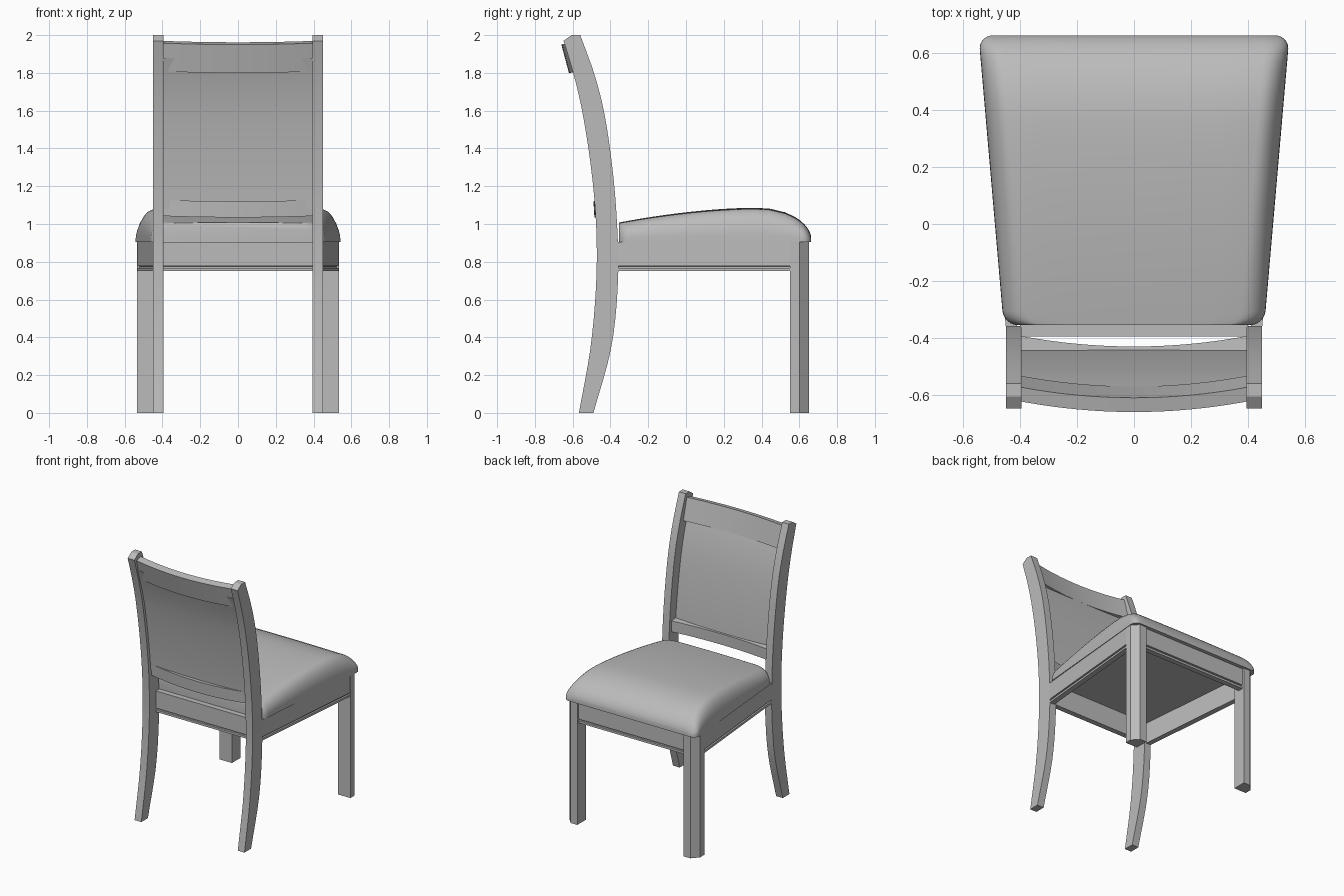
import bpy, bmesh, math

cube = bpy.data.objects.get("Cube")
if cube:
    bpy.data.objects.remove(cube)

grey = bpy.data.materials.new("plain_grey")
grey.use_nodes = True
COLOUR = (0.5, 0.5, 0.5, 1)
grey.diffuse_color = COLOUR
grey.node_tree.nodes["Principled BSDF"].inputs["Base Color"].default_value = COLOUR


def loft(name, rings, angle=30):
    """Skin a list of equal-length closed rings and cap both ends."""
    bm = bmesh.new()
    loops = [[bm.verts.new(p) for p in ring] for ring in rings]
    n = len(rings[0])
    for a, b in zip(loops, loops[1:]):
        for i in range(n):
            j = (i + 1) % n
            bm.faces.new((a[i], a[j], b[j], b[i]))
    bm.faces.new(loops[0][::-1])
    bm.faces.new(loops[-1])
    bmesh.ops.recalc_face_normals(bm, faces=bm.faces)
    mesh = bpy.data.meshes.new(name)
    bm.to_mesh(mesh)
    bm.free()
    mesh.materials.append(grey)
    obj = bpy.data.objects.new(name, mesh)
    bpy.context.collection.objects.link(obj)
    bpy.ops.object.select_all(action="DESELECT")
    obj.select_set(True)
    bpy.context.view_layer.objects.active = obj
    bpy.ops.object.shade_smooth_by_angle(angle=math.radians(angle))
    return obj


def interp(keys, t):
    """Smooth interpolation through (t, value) keys."""
    k = next((i for i in range(len(keys) - 2) if t < keys[i + 1][0]), len(keys) - 2)

    def slope(i):
        a, b = keys[max(i - 1, 0)], keys[min(i + 1, len(keys) - 1)]
        return (b[1] - a[1]) / (b[0] - a[0])
    (t0, v0), (t1, v1) = keys[k], keys[k + 1]
    d = t1 - t0
    s = (t - t0) / d
    return (v0 * (1 + 2 * s) * (1 - s) ** 2 + v1 * s * s * (3 - 2 * s)
            + d * s * (1 - s) * (slope(k) * (1 - s) - slope(k + 1) * s))


# Sweep of the back posts: front and rear edges as (z, y)
POST_FRONT = [(0, -.49), (.35, -.395), (.7, -.36), (1, -.365), (1.3, -.39),
              (1.6, -.435), (1.8, -.487), (2, -.56)]
POST_REAR = [(0, -.567), (.35, -.505), (.7, -.475), (1, -.476), (1.3, -.503),
             (1.6, -.55), (1.8, -.597), (1.97, -.648)]
STEPS = 24
front_edge = [(interp(POST_FRONT, 2 * i / STEPS), 2 * i / STEPS) for i in range(STEPS + 1)]
rear_edge = [(interp(POST_REAR, 1.97 * i / STEPS), 1.97 * i / STEPS) for i in range(STEPS + 1)]
post = front_edge + [(-.605, 2)] + rear_edge[::-1]

# Front leg plan with the outer corner chamfered
leg_plan = [(.435, .55), (.535, .55), (.535, .6), (.49, .65), (.435, .65)]

for side, s in (("left", 1), ("right", -1)):
    loft(f"{side}_back_leg", [[(s * x, y, z) for y, z in post] for x in (.395, .45)])
    loft(f"{side}_front_leg", [[(s * x, y, z) for x, y in leg_plan] for z in (0, .905)])

# Apron rails: section is (inset from outer face, height) with a groove near the bottom
section = [(0, .905), (0, .778), (.01, .776), (.01, .768), (0, .766),
           (0, .75), (.04, .75), (.04, .905)]
for side, s in (("left", 1), ("right", -1)):
    loft(f"{side}_apron", [[(s * (x - d), y, z) for d, z in section]
                           for x, y in ((.45, -.36), (.533, .56))])
loft("front_apron", [[(x, .635 - d, z) for d, z in section] for x in (-.44, .44)])
loft("back_apron", [[(x, -.395 + d, z) for d, z in section] for x in (-.4, .4)])


def bowed_rail(name, corners):
    """Back rail with a (y, z) section, bowed rearward in the middle."""
    rings = []
    for i in range(17):
        x = -.397 + .794 * i / 16
        bow = .037 * (x / .397) ** 2
        rings.append([(x, y + bow, z + bow * .2) for y, z in corners])
    loft(name, rings)


bowed_rail("top_rail", [(-.66, 1.95), (-.61, 1.962), (-.57, 1.803), (-.62, 1.8)])
bowed_rail("lower_rail", [(-.49, 1.12), (-.43, 1.115), (-.43, 1.035), (-.485, 1.035)])

# Back panel follows the posts
panel = []
for i in range(15):
    z = 1.08 + .8 * i / 14
    y = interp(POST_FRONT, z) - .07 - .013 * i / 14
    panel.append([(-.4, y, z), (.4, y, z), (.4, y - .016, z), (-.4, y - .016, z)])
loft("back_panel", panel)

# Cushion: crowned top, rounded sides, front roll and rounded plan corners
CROWN = [(-.355, 1.008), (-.2, 1.035), (0, 1.062), (.2, 1.08), (.4, 1.085),
         (.5, 1.07), (.58, 1.035), (.63, .995), (.655, .958), (.662, .935)]
BASE, BACK, FRONT, RADIUS = .905, -.355, .662, .05
stations = ([BACK + RADIUS * (1 - math.cos(i * math.pi / 12)) for i in range(6)]
            + [-.305 + .083 * i for i in range(11)]
            + [FRONT - .11 * (1 - math.sin(i * math.pi / 20)) for i in range(1, 11)])
rings = []
for y in stations:
    w = .4575 + .0845 * (y - BACK) / (.62 - BACK)
    for gap in (y - BACK, FRONT - y):
        if gap < RADIUS:
            w -= RADIUS - math.sqrt(max(0, RADIUS ** 2 - (RADIUS - gap) ** 2))
    h = interp(CROWN, y) - BASE
    half = [(w, BASE)]
    for i in range(9):
        a = i * math.pi / 16
        half.append((w - .085 * (1 - math.cos(a)), BASE + h * (.2 + .77 * math.sin(a))))
    half += [((w - .085) * f, BASE + h * (1 - .03 * f * f)) for f in (.75, .5, .25)]
    rings.append([(x, y, z) for x, z in half] + [(0, y, BASE + h)]
                 + [(-x, y, z) for x, z in reversed(half)])
loft("seat_cushion", rings, 84)
